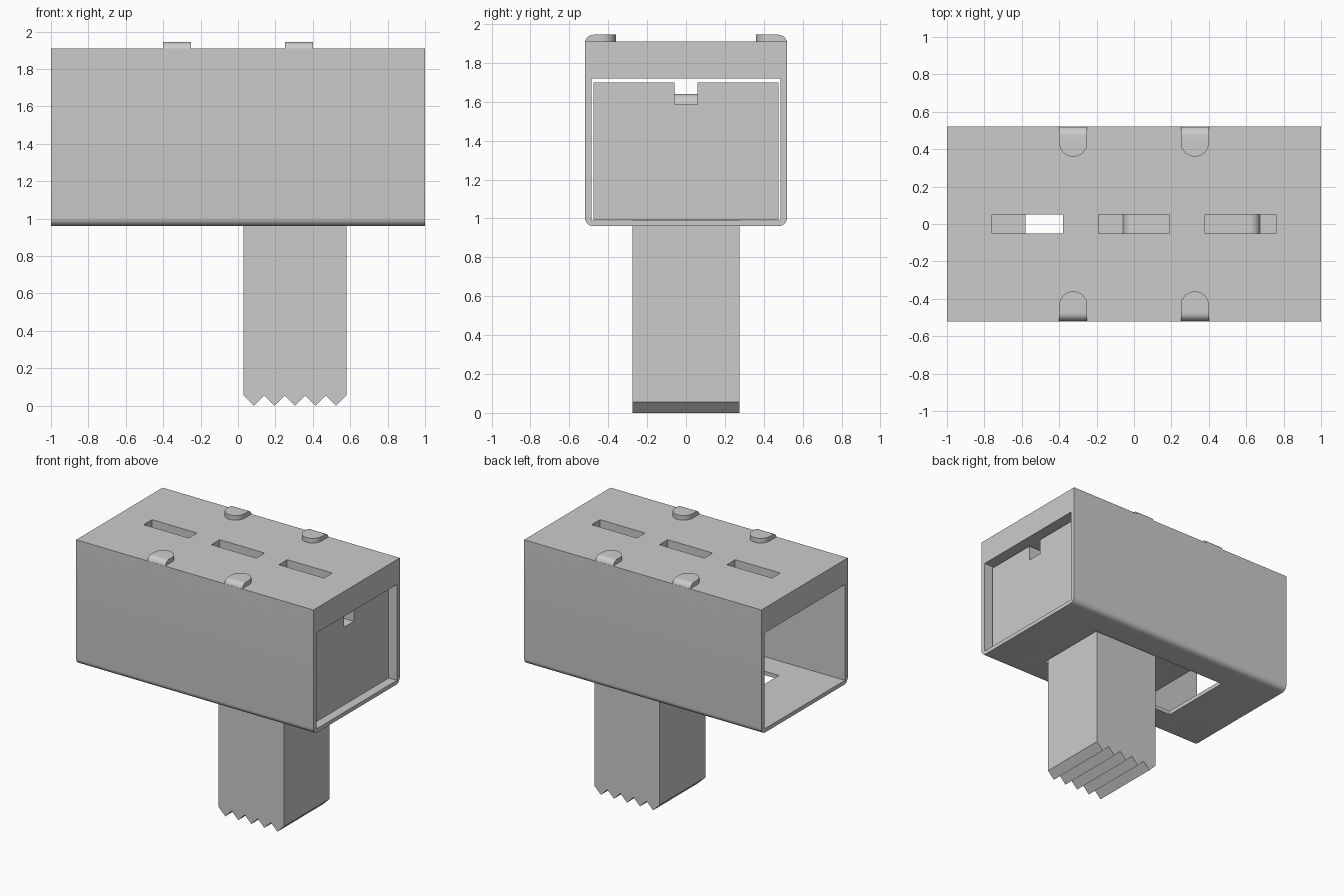
import bpy, bmesh
from math import pi, sin, cos

if "Cube" in bpy.data.objects:
    bpy.data.objects.remove(bpy.data.objects["Cube"])


def prism(name, pts, axis, lo, hi):
    """Extrude a closed 2D profile along an axis (x: yz profile, y: xz, z: xy)."""
    place = {'x': lambda a, b, t: (t, a, b),
             'y': lambda a, b, t: (a, t, b),
             'z': lambda a, b, t: (a, b, t)}[axis]
    bm = bmesh.new()
    base = bm.faces.new([bm.verts.new(place(a, b, lo)) for a, b in pts])
    ext = bmesh.ops.extrude_face_region(bm, geom=[base])
    verts = [v for v in ext['geom'] if isinstance(v, bmesh.types.BMVert)]
    bmesh.ops.translate(bm, verts=verts, vec=place(0, 0, hi - lo))
    bmesh.ops.recalc_face_normals(bm, faces=bm.faces)
    me = bpy.data.meshes.new(name)
    bm.to_mesh(me)
    bm.free()
    ob = bpy.data.objects.new(name, me)
    bpy.context.collection.objects.link(ob)
    return ob


def rect(a0, a1, b0, b1):
    return [(a0, b0), (a1, b0), (a1, b1), (a0, b1)]


def arc(ca, cb, r, start, end, n=8):
    return [(ca + r * cos(start + (end - start) * i / n),
             cb + r * sin(start + (end - start) * i / n)) for i in range(n + 1)]


def apply_mods(ob):
    bpy.context.view_layer.objects.active = ob
    for mod in list(ob.modifiers):
        bpy.ops.object.modifier_apply(modifier=mod.name)


def cut(ob, cutter):
    mod = ob.modifiers.new("cut", 'BOOLEAN')
    mod.operation, mod.solver, mod.object = 'DIFFERENCE', 'EXACT', cutter
    apply_mods(ob)
    bpy.data.objects.remove(cutter)


def smooth(ob):
    bpy.ops.object.select_all(action='DESELECT')
    ob.select_set(True)
    bpy.context.view_layer.objects.active = ob
    bpy.ops.object.shade_smooth_by_angle(angle=pi / 6)


# Housing: open-ended sleeve with rounded lower edges
R = 0.045
profile = (arc(-0.52 + R, 0.96 + R, R, pi, 1.5 * pi)
           + arc(0.52 - R, 0.96 + R, R, 1.5 * pi, 2 * pi)
           + [(0.52, 1.91), (-0.52, 1.91)])
housing = prism("housing", profile, 'x', -1, 1)
cut(housing, prism("bore", rect(-0.485, 0.485, 0.99, 1.72), 'x', -1.1, 1.1))

# Three slots in the roof and the travel opening in the floor
for x in (-0.57, 0, 0.57):
    cut(housing, prism("slot", rect(x - 0.19, x + 0.19, -0.05, 0.05), 'z', 1.6, 2.0))
cut(housing, prism("opening", rect(-0.58, 0.60, -0.29, 0.29), 'z', 0.9, 1.1))
smooth(housing)

# Four locating lugs on the roof, rounded on the outer edge
LR = 0.045
for side, side_name in ((-1, "front"), (1, "back")):
    for x, x_name in ((-0.325, "left"), (0.325, "right")):
        pts = [(x - 0.075, 0.52), *arc(x, 0.435, 0.075, pi, 2 * pi, 16), (x + 0.075, 0.52)]
        lug = prism(f"lug_{side_name}_{x_name}",
                    [(a, b * side) for a, b in pts], 'z', 1.895, 1.945)
        bm = bmesh.new()
        bm.from_mesh(lug.data)
        edges = [e for e in bm.edges
                 if all(abs(v.co.y) > 0.519 and v.co.z > 1.94 for v in e.verts)]
        bmesh.ops.bevel(bm, geom=edges, offset=LR, segments=8, profile=0.5, affect='EDGES')
        bm.to_mesh(lug.data)
        bm.free()
        smooth(lug)

# Sliding block with a groove along its top
slider = prism("slider_block", rect(-0.475, 0.475, 0.993, 1.70), 'x', -0.325, 0.935)
cut(slider, prism("groove", rect(-0.06, 0.06, 1.585, 1.8), 'x', -0.5, 1.1))

# Raised key with rounded ends lying in the groove
H = 0.055
key = prism("groove_key", [(-0.06, 1.58), (0.675, 1.58)]
            + arc(0.675 - H, 1.585, H, 0, pi / 2)
            + arc(-0.06 + H, 1.585, H, pi / 2, pi), 'y', -0.06, 0.06)
smooth(key)

# Leg with five sawteeth underneath
teeth = [(0.03 + 0.055 * i, 0.0 if i % 2 else 0.055) for i in range(11)]
prism("toothed_leg", teeth + [(0.58, 0.995), (0.03, 0.995)], 'y', -0.275, 0.275)
